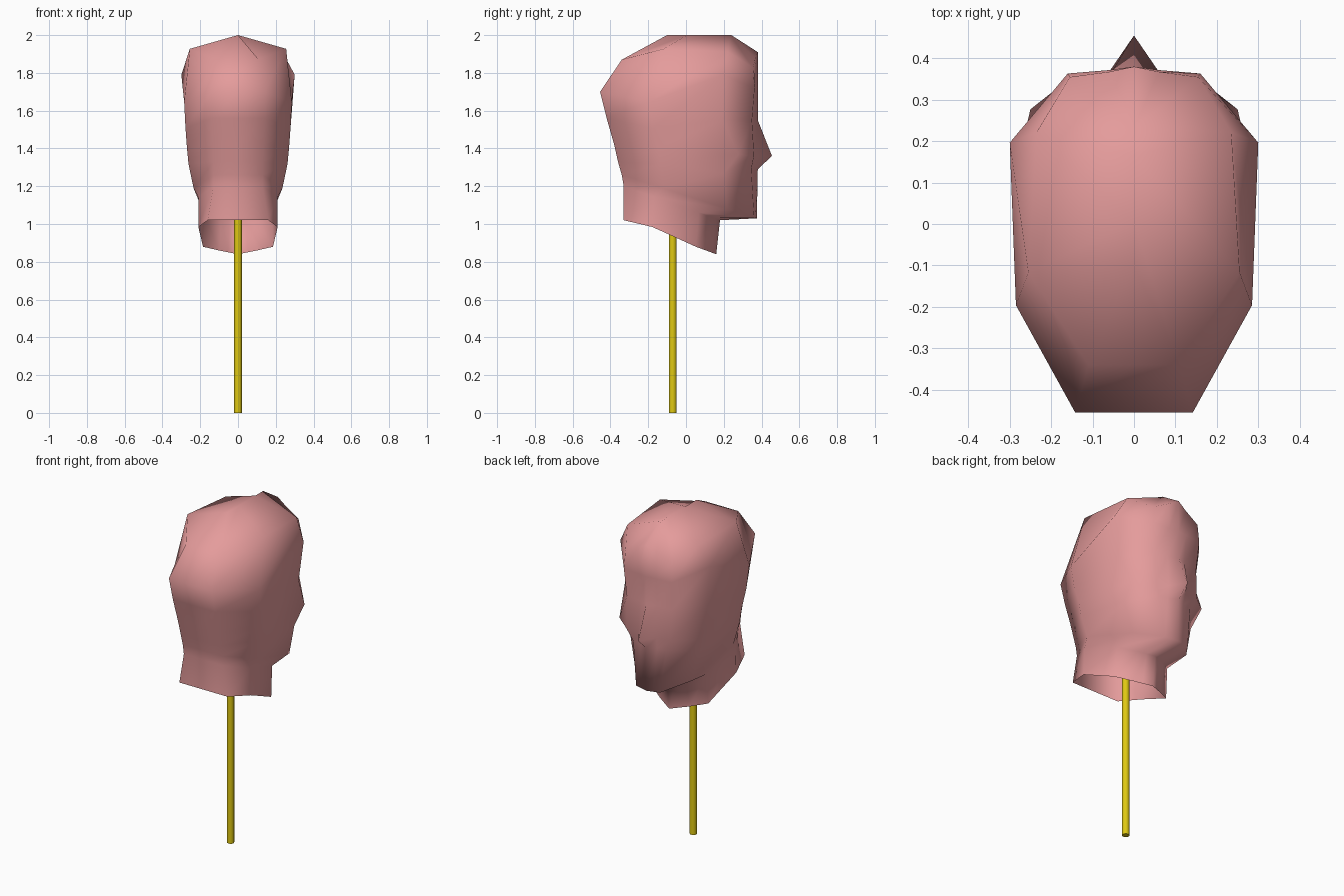
import bpy
import bmesh
import math

cube = bpy.data.objects.get("Cube")
if cube:
    bpy.data.objects.remove(cube, do_unlink=True)


def material(name, colour):
    mat = bpy.data.materials.new(name)
    mat.use_nodes = True
    mat.diffuse_color = colour
    mat.node_tree.nodes["Principled BSDF"].inputs["Base Color"].default_value = colour
    return mat


def finish(name, bm, mat, angle):
    """Turn a bmesh into a smooth shaded object."""
    bmesh.ops.recalc_face_normals(bm, faces=bm.faces)
    mesh = bpy.data.meshes.new(name)
    bm.to_mesh(mesh)
    bm.free()
    mesh.materials.append(mat)
    obj = bpy.data.objects.new(name, mesh)
    bpy.context.collection.objects.link(obj)
    bpy.ops.object.select_all(action="DESELECT")
    obj.select_set(True)
    bpy.context.view_layer.objects.active = obj
    bpy.ops.object.shade_smooth_by_angle(angle=math.radians(angle))
    return obj


def head_ring(back, front, widths, nose=0, cheek_at=0.78, face_at=0.98, lifts=(0, 0, 0)):
    """Closed loop of points; back and front are (y, z), widths run back to front,
    lifts raise the side, cheek and face columns."""
    rear_w, side_w, cheek_w, face_w = widths
    side_up, cheek_up, face_up = lifts
    nose_w = min(0.06, face_w * 0.5)
    columns = [
        (rear_w, 0, 0),
        (side_w, 0.31, side_up),
        (cheek_w, cheek_at, cheek_up),
        (face_w, face_at, face_up),
        (nose_w, (1 + face_at) / 2, face_up * 0.4),
    ]

    def point(x, t, up):
        return (x, back[0] + (front[0] - back[0]) * t, back[1] + (front[1] - back[1]) * t + up)

    left = [point(*column) for column in columns]
    right = [(-x, y, z) for x, y, z in reversed(left)]
    return [(0, *back)] + left + [(0, front[0] + nose, front[1])] + right


skin = material("dusty pink skin", (0.78, 0.33, 0.33, 1))
yellow = material("yellow pole", (0.74, 0.58, 0.006, 1))

# Neck: open rim and the ring under the chin
neck = [
    head_ring((-0.33, 1.02), (0.16, 0.84), (0.16, 0.21, 0.185, 0.10), face_at=0.89, lifts=(0.02, 0, 0)),
    head_ring((-0.33, 1.20), (0.18, 1.02), (0.13, 0.21, 0.18, 0.09), face_at=0.92),
]
# Face and skull: jaw, mouth, nose tip, brow, temples, upper skull, crown ridge
skull = [
    head_ring((-0.34, 1.26), (0.375, 1.03), (0.13, 0.235, 0.19, 0.08)),
    head_ring((-0.36, 1.33), (0.36, 1.29), (0.13, 0.262, 0.235, 0.11), nose=0.02, lifts=(0, -0.03, 0)),
    head_ring((-0.38, 1.42), (0.375, 1.36), (0.135, 0.27, 0.25, 0.145), nose=0.08, cheek_at=0.87),
    head_ring((-0.42, 1.56), (0.365, 1.55), (0.14, 0.278, 0.27, 0.15), nose=0.015, lifts=(-0.05, 0, 0)),
    head_ring((-0.455, 1.70), (0.38, 1.72), (0.142, 0.285, 0.30, 0.16), lifts=(-0.06, 0.075, 0)),
    head_ring((-0.34, 1.87), (0.38, 1.91), (0.11, 0.255, 0.235, 0.155), face_at=0.965, lifts=(0.045, 0.01, -0.08)),
    head_ring((-0.10, 2.0), (0.24, 2.0), (0, 0, 0, 0)),
]
bm = bmesh.new()
loops = [[bm.verts.new(p) for p in ring] for ring in neck + skull]
for low, high in zip(loops, loops[1:]):
    for i in range(len(low)):
        j = (i + 1) % len(low)
        bm.faces.new((low[i], low[j], high[j], high[i]))
bmesh.ops.remove_doubles(bm, verts=bm.verts, dist=0.001)
finish("head", bm, skin, 100)

# Pole running up into the neck
bm = bmesh.new()
bmesh.ops.create_cone(bm, cap_ends=True, segments=16, radius1=0.02, radius2=0.02, depth=1.2)
bmesh.ops.translate(bm, verts=bm.verts, vec=(0, -0.07, 0.6))
finish("pole", bm, yellow, 40)
